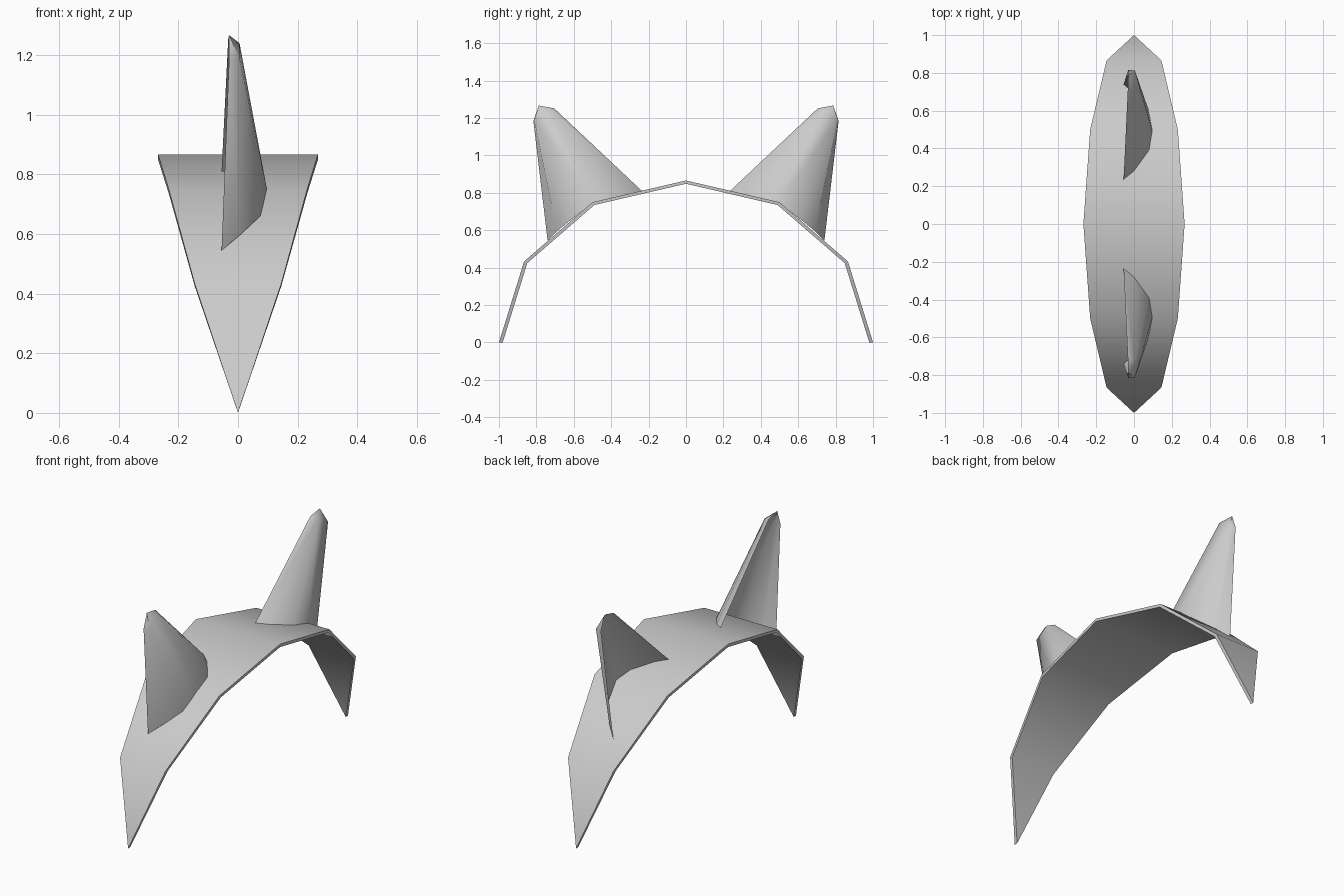
import bpy, bmesh
from math import sin, cos, radians

if "Cube" in bpy.data.objects:
    bpy.data.objects.remove(bpy.data.objects["Cube"])


def make_object(name, verts, faces, angle):
    bm = bmesh.new()
    vs = [bm.verts.new(v) for v in verts]
    for f in faces:
        bm.faces.new([vs[i] for i in f])
    bmesh.ops.remove_doubles(bm, verts=bm.verts, dist=1e-5)
    mesh = bpy.data.meshes.new(name)
    bm.to_mesh(mesh)
    bm.free()
    obj = bpy.data.objects.new(name, mesh)
    bpy.context.collection.objects.link(obj)
    bpy.context.view_layer.objects.active = obj
    obj.select_set(True)
    bpy.ops.object.shade_smooth_by_angle(angle=radians(angle))
    obj.select_set(False)
    return obj


# Headband: six-segment arch, tapering to a point at both ends
half_width = [0.0, 0.145, 0.232, 0.268, 0.232, 0.145, 0.0]
verts, faces = [], []
for i, w in enumerate(half_width):
    a = radians(30 * i)
    for r, x in ((1.0, w), (1.0, -w), (0.98, -w), (0.98, w)):
        verts.append((x, -cos(a) * r, sin(a) * 0.866 * r))
for i in range(6):
    for k in range(4):
        n = (k + 1) % 4
        faces.append((4 * i + k, 4 * i + 4 + k, 4 * i + 4 + n, 4 * i + n))
make_object("headband", verts, faces, 40)

# Ears: curved open-backed shell rising from the band to a blunt tip
base = [(-.055, .235, .81), (.0, .28, .80), (.08, .39, .773), (.097, .495, .75),
        (.075, .61, .66), (.005, .69, .595), (-.055, .74, .545)]
top = [(-.033, .705, 1.252), (.005, .722, 1.24), (.005, .812, 1.19), (-.03, .816, 1.185)]
peak = (-.03, .787, 1.267)
verts = base + top + [peak]
to_top = [7, 8, 8, 8, 9, 9, 10]
faces = []
for i in range(6):
    f = [i, i + 1, to_top[i + 1]]
    if to_top[i] != to_top[i + 1]:
        f.append(to_top[i])
    faces.append(f)
faces += [(11, t, t + 1) for t in (7, 8, 9)]
ears = make_object("ears", verts, faces, 50)
mirror = ears.modifiers.new("Mirror", 'MIRROR')
mirror.use_axis = (False, True, False)
